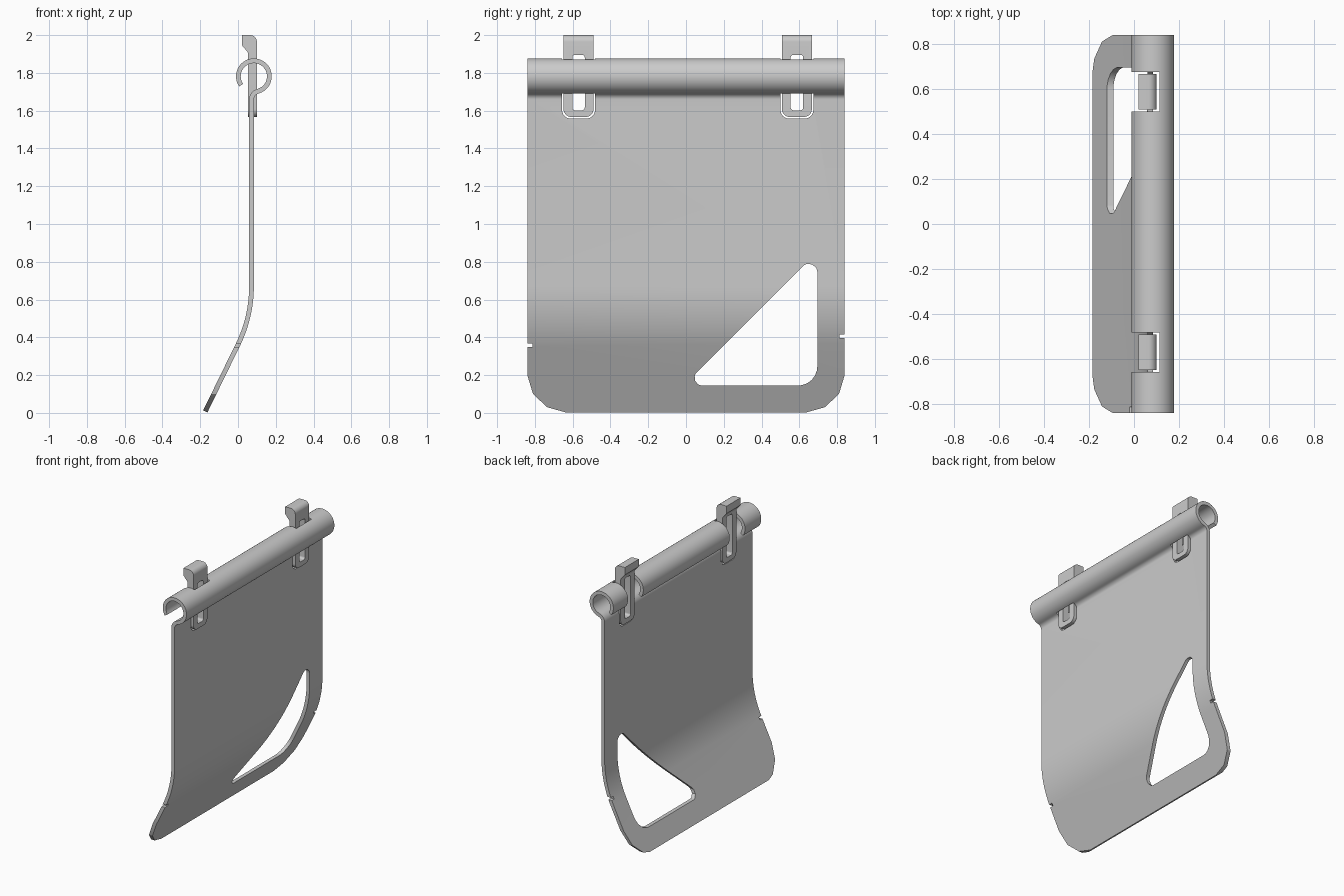
import bpy, bmesh
from math import sin, cos, tan, radians
from mathutils import Vector

if "Cube" in bpy.data.objects:
    bpy.data.objects.remove(bpy.data.objects["Cube"])


def prism(name, pts, a, b, axis):
    """Extrude a closed outline: (y, z) points along x, or (x, z) points along y."""
    def place(p, t):
        return (t, p[0], p[1]) if axis == 'X' else (p[0], t, p[1])
    bm = bmesh.new()
    lo = [bm.verts.new(place(p, a)) for p in pts]
    hi = [bm.verts.new(place(p, b)) for p in pts]
    n = len(pts)
    bm.faces.new(lo)
    bm.faces.new(hi[::-1])
    for i in range(n):
        j = (i + 1) % n
        bm.faces.new((lo[i], hi[i], hi[j], lo[j]))
    bmesh.ops.recalc_face_normals(bm, faces=bm.faces[:])
    me = bpy.data.meshes.new(name)
    bm.to_mesh(me)
    bm.free()
    ob = bpy.data.objects.new(name, me)
    bpy.context.collection.objects.link(ob)
    return ob


def rounded(corners, steps=6):
    """Fillet a polygon given as (u, v, radius) corners."""
    out = []
    n = len(corners)
    for i, (u, v, r) in enumerate(corners):
        p = Vector((u, v))
        if r == 0:
            out.append((u, v))
            continue
        d1 = (Vector(corners[i - 1][:2]) - p).normalized()
        d2 = (Vector(corners[(i + 1) % n][:2]) - p).normalized()
        half = d1.angle(d2) / 2
        c = p + (d1 + d2).normalized() * (r / sin(half))
        s = p + d1 * (r / tan(half)) - c
        e = p + d2 * (r / tan(half)) - c
        for k in range(steps + 1):
            q = s.lerp(e, k / steps).normalized() * r + c
            out.append((q.x, q.y))
    return out


def box(y0, y1, z0, z1, r_low=0, r_top=0):
    return rounded([(y0, z0, r_low), (y1, z0, r_low), (y1, z1, r_top), (y0, z1, r_top)])


def boolean(ob, cutter, op='DIFFERENCE'):
    m = ob.modifiers.new('cut', 'BOOLEAN')
    m.operation, m.object, m.solver = op, cutter, 'EXACT'
    bpy.context.view_layer.objects.active = ob
    bpy.ops.object.modifier_apply(modifier=m.name)
    bpy.data.objects.remove(cutter)


def smooth(ob):
    bpy.ops.object.select_all(action='DESELECT')
    ob.select_set(True)
    bpy.context.view_layer.objects.active = ob
    bpy.ops.object.shade_smooth_by_angle(angle=radians(28))


def arc(cx, cz, r, a0, a1, n):
    """Points and normals (radial) of an arc in the xz plane."""
    res = []
    for k in range(n + 1):
        a = radians(a0 + (a1 - a0) * k / n)
        res.append(Vector((cx + r * cos(a), cz + r * sin(a))))
    return res


# Sheet centre line: sloped foot, bend, upright, reverse bend, open roll
T = 0.025
SHEET_X = 0.0715
path = [Vector((-0.173, 0.008))]
path += arc(SHEET_X - 0.7, 0.67, 0.7, -25.5, 0, 10)
path += arc(SHEET_X + 0.045, 1.659, 0.045, 180, 105, 8)
path += arc(0.084, 1.782, 0.082, -75, 215, 44)[1:]

left, right = [], []
for i, p in enumerate(path):
    t = Vector((0, 0))
    if i > 0:
        t += (p - path[i - 1]).normalized()
    if i < len(path) - 1:
        t += (path[i + 1] - p).normalized()
    t.normalize()
    nrm = Vector((-t.y, t.x)) * (T / 2)
    left.append(p + nrm)
    right.append(p - nrm)
sheet = prism('hinged_sheet', left + right[::-1], -0.84, 0.84, 'Y')

# Triangular opening
boolean(sheet, prism('cutter', rounded([(-0.012, 0.145, 0.04), (0.695, 0.145, 0.1),
                                        (0.695, 0.852, 0.044)]), -0.5, 0.5, 'X'))

# Faceted lower corners and small edge notches
for s, z in ((-1, 0.358), (1, 0.405)):
    corner = [(0.86, 0.267), (0.84, 0.2), (0.81, 0.1), (0.735, 0.03),
              (0.61, -0.005), (0.61, -0.1), (0.9, -0.1), (0.9, 0.267)]
    boolean(sheet, prism('cutter', [(s * y, q) for y, q in corner], -0.5, 0.5, 'X'))
    y0, y1 = sorted((s * 0.813, s * 0.9))
    boolean(sheet, prism('cutter', box(y0, y1, z - 0.009, z + 0.009), -0.5, 0.5, 'X'))

# Clips with their slots through sheet and roll
for name, y in (('clip_near', -0.569), ('clip_far', 0.587)):
    boolean(sheet, prism('cutter', box(y - 0.087, y + 0.087, 1.558, 2.1, 0.045), -0.2, 0.113, 'X'))
    side = rounded([(0.053, 1.567, 0), (0.1, 1.567, 0), (0.1, 2.0, 0.035), (0.02, 2.0, 0),
                    (0.02, 1.947, 0), (0.053, 1.908, 0.012)])
    clip = prism(name, side, y - 0.2, y + 0.2, 'Y')
    boolean(clip, prism('cutter', box(y - 0.079, y + 0.079, 1.567, 2.1, 0.04), -0.3, 0.3, 'X'),
            'INTERSECT')
    boolean(clip, prism('cutter', box(y - 0.033, y + 0.033, 1.602, 1.896, 0.015, 0.015),
                        -0.3, 0.3, 'X'))
    smooth(clip)
smooth(sheet)
